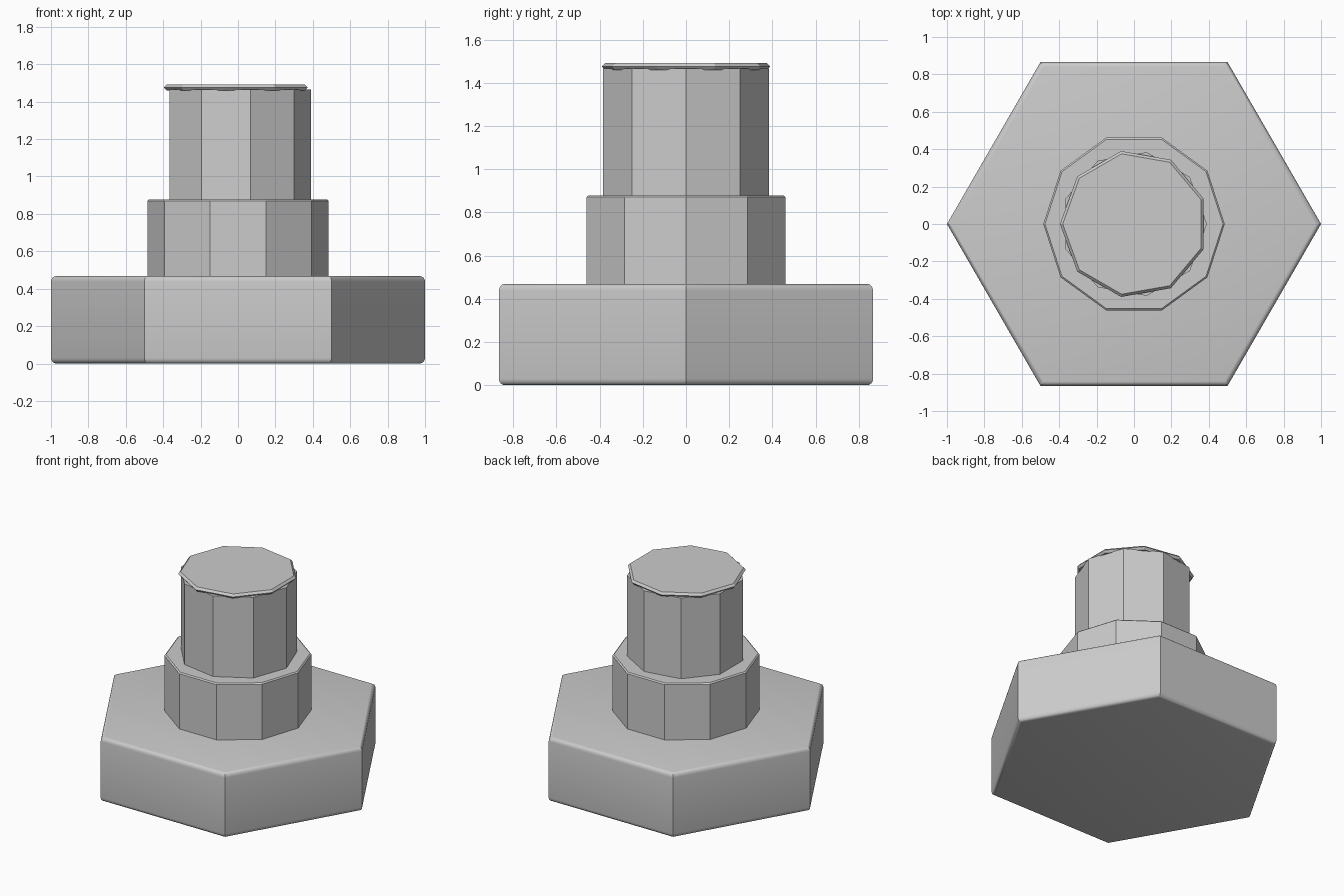
import bpy
import bmesh
from math import cos, sin, pi, radians

cube = bpy.data.objects.get("Cube")
if cube:
    bpy.data.objects.remove(cube, do_unlink=True)

GREY = (0.6, 0.6, 0.6, 1.0)
grey = bpy.data.materials.new("plain_grey")
grey.use_nodes = True
grey.diffuse_color = GREY
grey.node_tree.nodes["Principled BSDF"].inputs["Base Color"].default_value = GREY


def prism(name, sides, profile, start=0.0, smooth_angle=30):
    """Stack regular polygon rings from (radius, height) pairs and cap both ends."""
    bm = bmesh.new()
    rings = []
    for radius, z in profile:
        angles = [start + 2 * pi * i / sides for i in range(sides)]
        rings.append([bm.verts.new((radius * cos(a), radius * sin(a), z)) for a in angles])
    for low, high in zip(rings, rings[1:]):
        for i in range(sides):
            j = (i + 1) % sides
            bm.faces.new((low[i], low[j], high[j], high[i]))
    bm.faces.new(rings[0][::-1])
    bm.faces.new(rings[-1])
    mesh = bpy.data.meshes.new(name)
    bm.to_mesh(mesh)
    bm.free()
    mesh.materials.append(grey)
    obj = bpy.data.objects.new(name, mesh)
    bpy.context.collection.objects.link(obj)
    bpy.ops.object.select_all(action='DESELECT')
    obj.select_set(True)
    bpy.context.view_layer.objects.active = obj
    if smooth_angle:
        bpy.ops.object.shade_smooth_by_angle(angle=radians(smooth_angle))
    return obj


def rounded(radius, bottom, top, edge, steps=4):
    """Profile of a plate with rounded top and bottom rims."""
    arc = [pi / 2 * i / steps for i in range(steps + 1)]
    inner = radius - edge
    lower = [(inner + edge * sin(a), bottom + edge * (1 - cos(a))) for a in arc]
    upper = [(inner + edge * cos(a), top - edge * (1 - sin(a))) for a in arc]
    return lower + upper


# Wide six-sided base with rounded rims
prism("hex_base", 6, rounded(1.0, 0.0, 0.468, 0.03))

# Ten-sided collar with a fine chamfer
prism("collar", 10, [(0.485, 0.45), (0.485, 0.87), (0.476, 0.878)], smooth_angle=0)

# Nine-sided shaft
prism("shaft", 9, [(0.39, 0.86), (0.39, 1.465)], smooth_angle=0)

# Thin bevelled cap, turned half a side against the shaft
prism("shaft_cap", 9, [(0.382, 1.46), (0.396, 1.476), (0.381, 1.491)],
      start=pi, smooth_angle=0)
